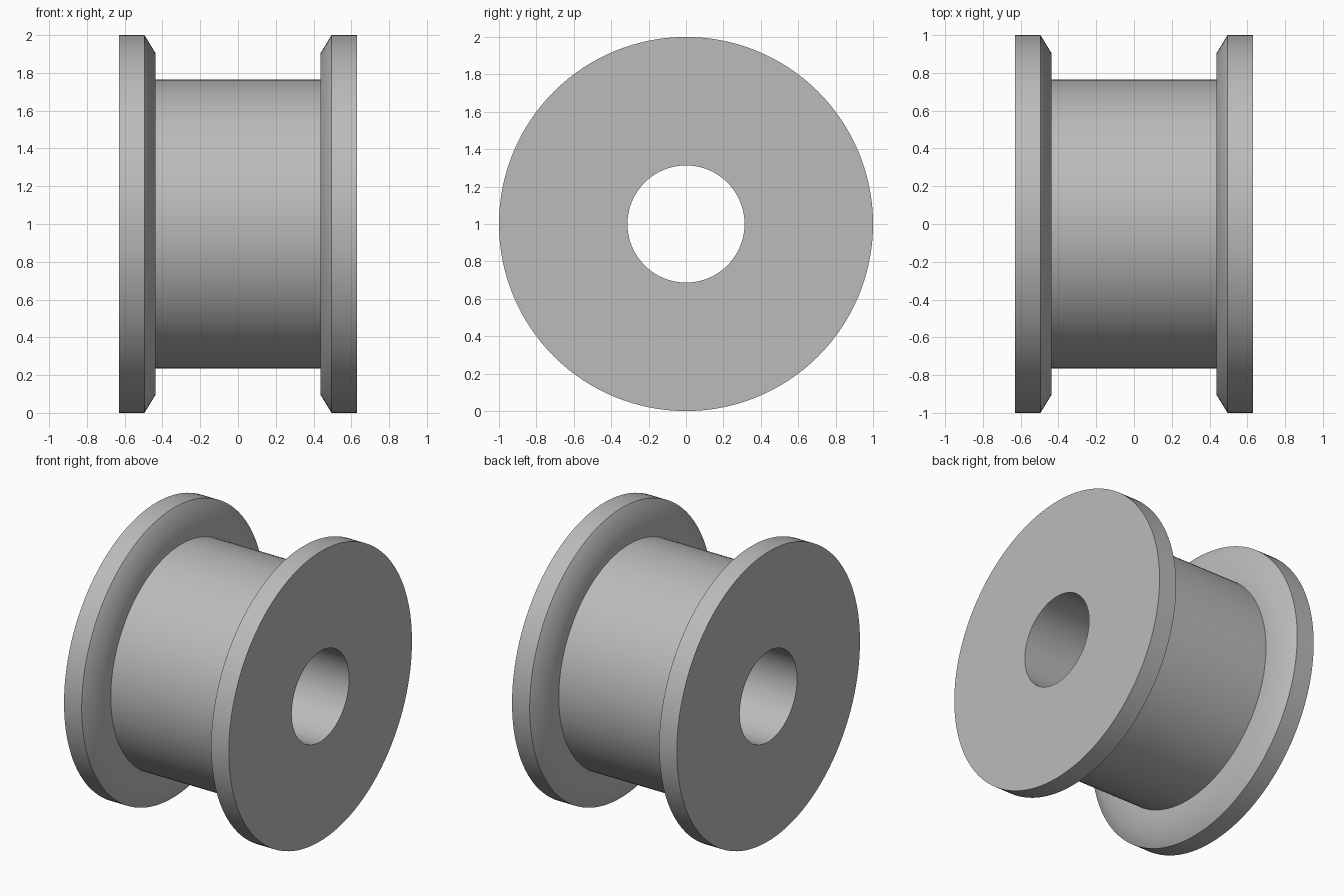
import bpy, bmesh, math
from mathutils import Matrix, Vector

if "Cube" in bpy.data.objects:
    bpy.data.objects.remove(bpy.data.objects["Cube"], do_unlink=True)

SEGMENTS = 128

# Single plain grey material
grey = bpy.data.materials.new("plain_grey")
grey.use_nodes = True
color = (0.5, 0.5, 0.5, 1)
grey.diffuse_color = color
grey.node_tree.nodes["Principled BSDF"].inputs["Base Color"].default_value = color

# Half section as (x, radius): bore edge, flange rim, chamfer, barrel
half = [(0.63, 0.313), (0.63, 1.0), (0.495, 1.0), (0.437, 0.905), (0.437, 0.765)]
section = half + [(-x, r) for x, r in reversed(half)]

# Revolve the closed section around the x axis
bm = bmesh.new()
rings = []
for i in range(SEGMENTS):
    turn = Matrix.Rotation(math.tau * i / SEGMENTS, 3, 'X')
    rings.append([bm.verts.new(turn @ Vector((x, 0, r))) for x, r in section])
for i, ring in enumerate(rings):
    following = rings[(i + 1) % SEGMENTS]
    for j in range(len(section)):
        k = (j + 1) % len(section)
        bm.faces.new((ring[j], ring[k], following[k], following[j]))
bmesh.ops.recalc_face_normals(bm, faces=bm.faces)

mesh = bpy.data.meshes.new("flanged_spool")
bm.to_mesh(mesh)
bm.free()
mesh.materials.append(grey)
spool = bpy.data.objects.new("flanged_spool", mesh)
spool.location.z = 1
bpy.context.collection.objects.link(spool)

# Smooth round surfaces, including the soft chamfer, with sharp rims
bpy.ops.object.select_all(action='DESELECT')
spool.select_set(True)
bpy.context.view_layer.objects.active = spool
bpy.ops.object.shade_smooth_by_angle(angle=math.radians(40))
